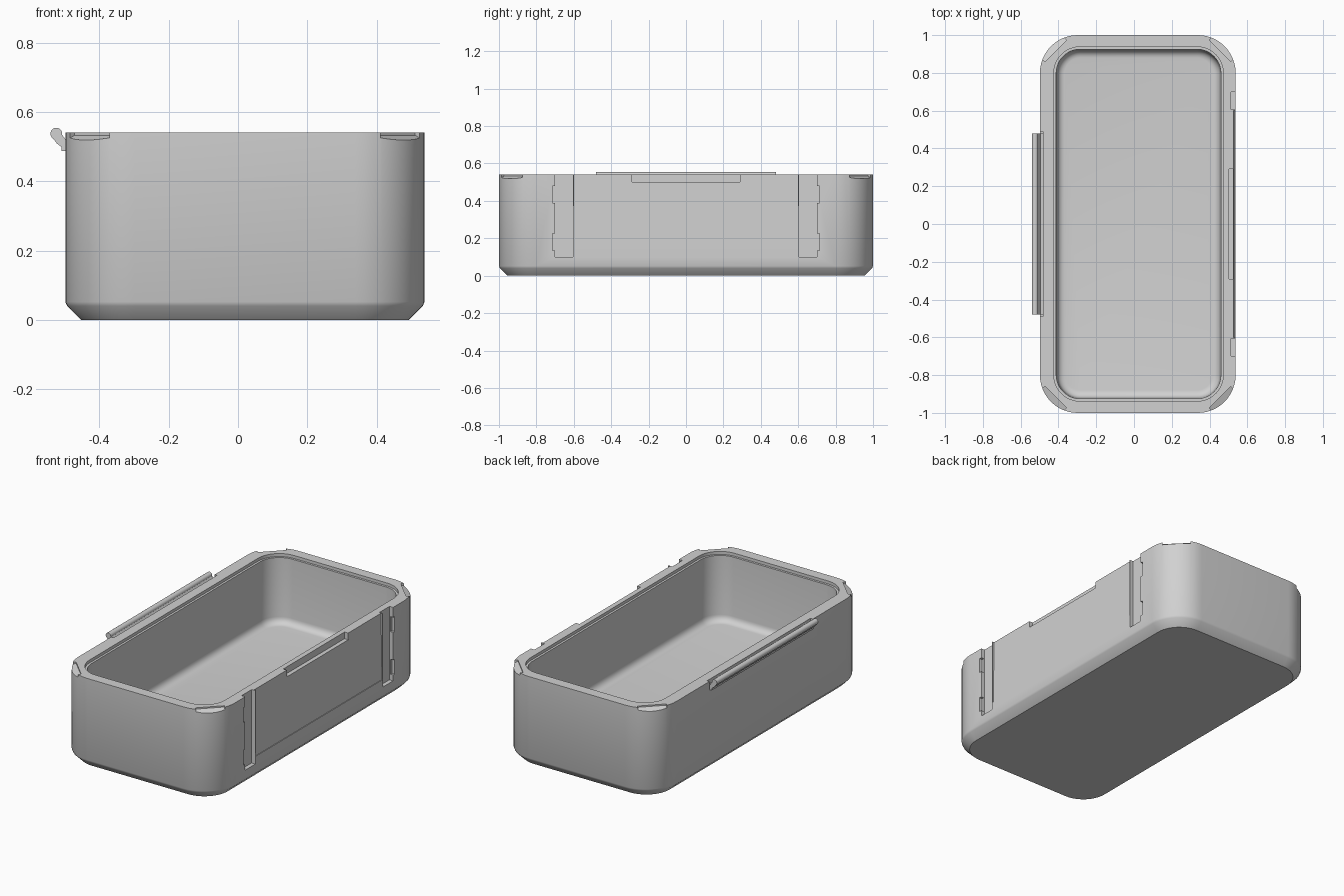
import bpy, bmesh, math
from mathutils import Matrix, Vector

cube = bpy.data.objects.get("Cube")
if cube:
    bpy.data.objects.remove(cube, do_unlink=True)

grey = bpy.data.materials.new("plain grey")
grey.use_nodes = True
COLOUR = (0.64, 0.64, 0.64, 1)
grey.diffuse_color = COLOUR
grey.node_tree.nodes["Principled BSDF"].inputs["Base Color"].default_value = COLOUR

TOP = 0.54
LATCH_X = 0.538
HINGE_X = -0.498


def make(name, bm):
    bmesh.ops.recalc_face_normals(bm, faces=bm.faces)
    mesh = bpy.data.meshes.new(name)
    bm.to_mesh(mesh)
    bm.free()
    mesh.materials.append(grey)
    obj = bpy.data.objects.new(name, mesh)
    bpy.context.collection.objects.link(obj)
    return obj


def activate(obj):
    bpy.ops.object.select_all(action='DESELECT')
    obj.select_set(True)
    bpy.context.view_layer.objects.active = obj


def smooth(obj):
    activate(obj)
    bpy.ops.object.shade_smooth_by_angle(angle=math.radians(32))


def rounded_ring(x0, x1, y, r, z, steps=12):
    """Points of a rounded rectangle, symmetric in y."""
    points = []
    corners = ((x1 - r, y - r), (x0 + r, y - r), (x0 + r, r - y), (x1 - r, r - y))
    for quarter, (cx, cy) in enumerate(corners):
        for i in range(steps + 1):
            a = math.pi / 2 * (quarter + i / steps)
            points.append((cx + r * math.cos(a), cy + r * math.sin(a), z))
    return points


def loft(name, rings):
    bm = bmesh.new()
    loops = [[bm.verts.new(p) for p in ring] for ring in rings]
    for a, b in zip(loops, loops[1:]):
        for i in range(len(a)):
            j = (i + 1) % len(a)
            bm.faces.new((a[i], a[j], b[j], b[i]))
    bm.faces.new(loops[0])
    bm.faces.new(loops[-1])
    return make(name, bm)


def prism(name, profile, y0, y1):
    """Extrude an x-z profile along y."""
    return loft(name, [[(x, y, z) for x, z in profile] for y in (y0, y1)])


def box(name, x0, x1, y0, y1, z0, z1):
    return prism(name, [(x0, z0), (x1, z0), (x1, z1), (x0, z1)], y0, y1)


def cut(target, cutter):
    cutter.hide_render = True
    mod = target.modifiers.new("cut", 'BOOLEAN')
    mod.operation = 'DIFFERENCE'
    mod.solver = 'EXACT'
    mod.object = cutter
    activate(target)
    bpy.ops.object.modifier_apply(modifier=mod.name)
    bpy.data.objects.remove(cutter, do_unlink=True)


# Shell: chamfered base, outer wall, rim with inner step, cavity with filleted floor
def outer(inset, z):
    return rounded_ring(HINGE_X + inset, LATCH_X - inset, 1 - inset, 0.2 - inset, z)


def inner(inset, z):
    return rounded_ring(-0.425 + inset, 0.473 - inset, 0.938 - inset, 0.14 - inset, z)


rings = [outer(0.045, 0), outer(0.005, 0.04), outer(0, 0.052), outer(0, TOP),
         inner(0, TOP), inner(0, TOP - 0.018), inner(0.013, TOP - 0.018)]
FLOOR, FILLET, WALL = 0.13, 0.04, 0.018
for i in range(6):
    a = math.pi / 2 * i / 5
    rings.append(inner(WALL + FILLET * (1 - math.cos(a)),
                       FLOOR + FILLET * (1 - math.sin(a))))
shell = loft("box_shell", rings)

# Slanted recessed panel on the latch side
cut(shell, prism("panel_cutter", [(LATCH_X - 0.004, 0.145), (0.6, 0.145),
                                  (0.6, 0.6), (LATCH_X - 0.012, 0.6)], -0.6, 0.6))

# Finger notch in the rim above the panel
cut(shell, box("finger_notch_cutter", 0.503, 0.6, -0.29, 0.29, 0.5, 0.6))

# Vertical latch channels with small side slots
for s in (-1, 1):
    cut(shell, box("channel_cutter", 0.514, 0.6, s * 0.605, s * 0.7, 0.1, 0.6))
    for z0, z1 in ((0.135, 0.225), (0.39, 0.48)):
        cut(shell, box("slot_cutter", 0.52, 0.6, s * 0.69, s * 0.715, z0, z1))

# Shallow notches in the four rim corners
for sx, cx in ((-1, HINGE_X + 0.2), (1, LATCH_X - 0.2)):
    for sy in (-1, 1):
        notch = prism("notch_cutter", [(0.165, TOP - 0.008), (0.3, TOP - 0.06),
                                       (0.3, 0.6), (0.165, 0.6)], -0.08, 0.08)
        turn = Matrix.Rotation(math.atan2(sy, sx), 4, 'Z')
        notch.data.transform(Matrix.Translation(Vector((cx, sy * 0.8, 0))) @ turn)
        cut(shell, notch)

# Rim slot that holds the hinge bar
cut(shell, box("hinge_slot_cutter", -0.6, -0.482, -0.49, 0.49, 0.487, 0.6))
smooth(shell)

# Hinge bar: round rod on a sloping arm
profile = []
for i in range(15):
    a = math.radians(-10 + 250 * i / 14)
    profile.append((-0.524 + 0.017 * math.cos(a), 0.537 + 0.017 * math.sin(a)))
profile += [(-0.522, 0.508), (-0.509, 0.499), (-0.509, 0.487),
            (-0.48, 0.487), (-0.48, 0.513), (-0.494, 0.515)]
hinge = prism("hinge_bar", profile, -0.48, 0.48)
smooth(hinge)
